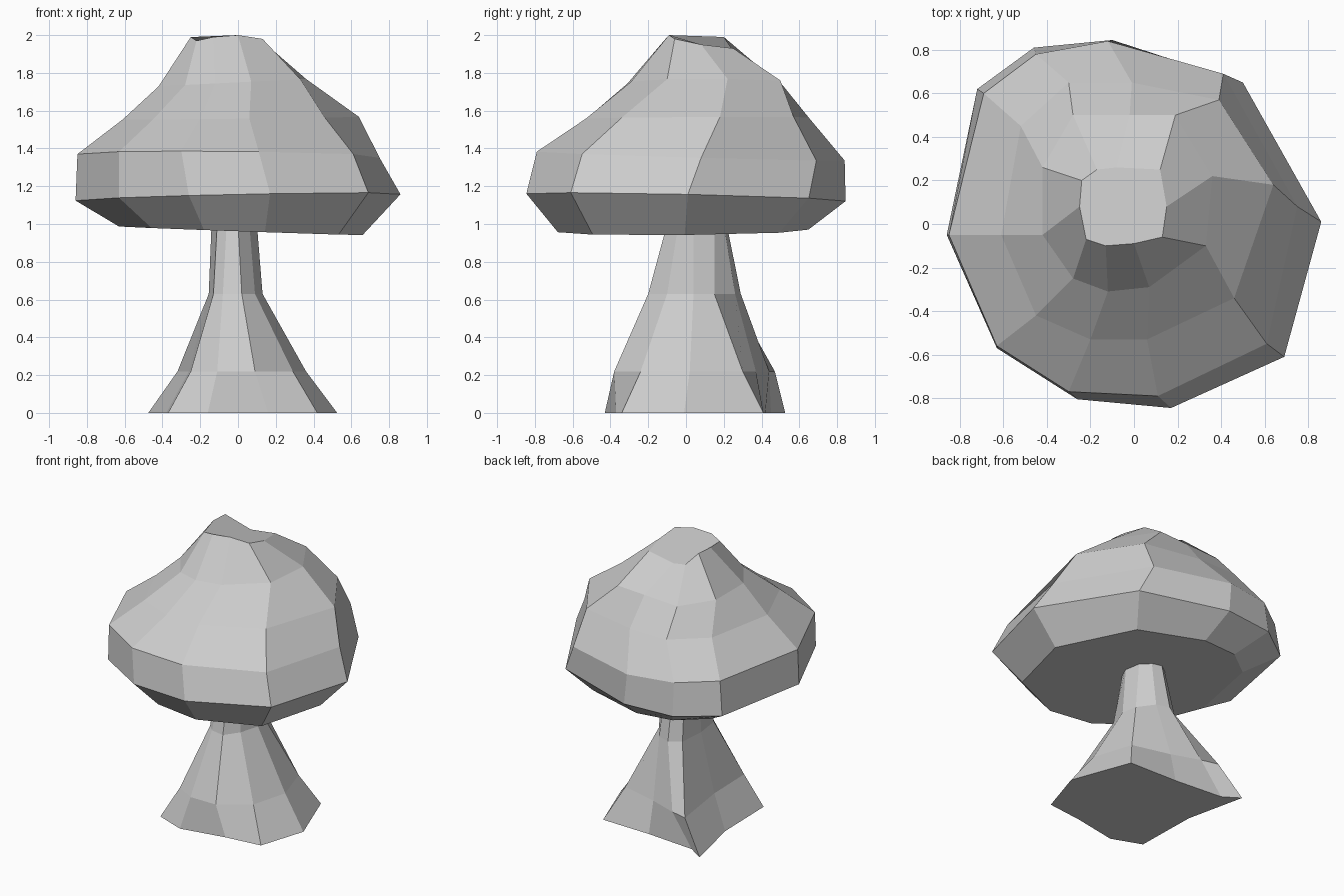
import bpy, bmesh


def loft(name, sections):
    """Bridge cross-sections (outline, z, tilt in x, tilt in y) and cap both ends.
    Outline points are (x, y) or (x, y, height offset)."""
    bm = bmesh.new()
    rings = [[bm.verts.new((x, y, z + x * tx + y * ty + sum(dz))) for x, y, *dz in pts]
             for pts, z, tx, ty in sections]
    n = len(rings[0])
    for a, b in zip(rings, rings[1:]):
        for i in range(n):
            j = (i + 1) % n
            bm.faces.new((a[i], a[j], b[j], b[i]))
    bm.faces.new(rings[0][::-1])
    bm.faces.new(rings[-1])
    bmesh.ops.recalc_face_normals(bm, faces=bm.faces[:])
    mesh = bpy.data.meshes.new(name)
    bm.to_mesh(mesh)
    bm.free()
    obj = bpy.data.objects.new(name, mesh)
    bpy.context.collection.objects.link(obj)
    return obj


# Cap: ten-sided lumpy dome, widest at the rim and tucked in underneath
rim = [(-.86, -.05), (-.63, -.57), (-.26, -.805), (.17, -.845), (.69, -.61),
       (.86, .01), (.50, .65), (-.10, .845), (-.46, .81), (-.72, .62)]
shoulder = [(-.85, -.05), (-.63, -.56), (-.30, -.77), (.11, -.79), (.61, -.55),
            (.75, .08), (.41, .69), (-.12, .84), (-.45, .78), (-.69, .60)]
middle = [(-.61, -.05), (-.45, -.42), (-.09, -.53), (.06, -.53), (.46, -.34),
          (.64, .18), (.39, .57), (-.01, .65), (-.30, .65), (-.52, .45)]
upper = [(-.42, -.05), (-.28, -.25), (-.12, -.31), (.07, -.29), (.33, -.10),
         (.36, .22), (.19, .50), (-.02, .50), (-.28, .50), (-.42, .26)]
middle[2] = (-.20, -.53)
crown = [(-.25, .08, .04), (-.22, -.07, .02), (-.13, -.10, .04), (0, -.09, .05),
         (.13, -.06, .03), (.15, .08, 0), (.12, .25, -.02), (-.08, .26, -.05),
         (-.17, .25, -.04), (-.24, .20, .04)]
underside = [(x * .75 + .015, y * .785 - .015) for x, y in rim]
loft("cap", [(underside, .965, -.035, .005), (rim, 1.14, .02, -.02),
             (shoulder, 1.36, -.01, -.03), (middle, 1.56, .01, .005),
             (upper, 1.75, .05, 0), (crown, 1.95, 0, 0)])

# Stem: narrow neck flaring into an irregular four-cornered foot
foot = [(-.37, -.35), (-.16, -.43), (.16, -.37), (.42, -.34), (.525, -.01),
        (.37, .41), (0, .42), (-.36, .45), (-.475, .525), (-.38, .10)]
flare = [(-.25, -.30), (-.11, -.38), (.09, -.38), (.29, -.24), (.36, .02),
         (.27, .30), (0, .37), (-.20, .44), (-.32, .47), (-.26, .05)]
neck = [(-.13, -.13), (-.08, -.18), (.02, -.20), (.09, -.10), (.13, .04),
        (.11, .15), (.03, .26), (-.06, .29), (-.14, .24), (-.155, .05)]
top = [(-.11, -.06), (-.06, -.09), (0, -.10), (.06, -.04), (.10, .04),
       (.08, .15), (.02, .20), (-.05, .215), (-.11, .17), (-.14, .05)]
loft("stem", [(foot, 0, 0, 0), (flare, .22, 0, 0), (neck, .63, 0, 0), (top, 1.0, 0, 0)])
